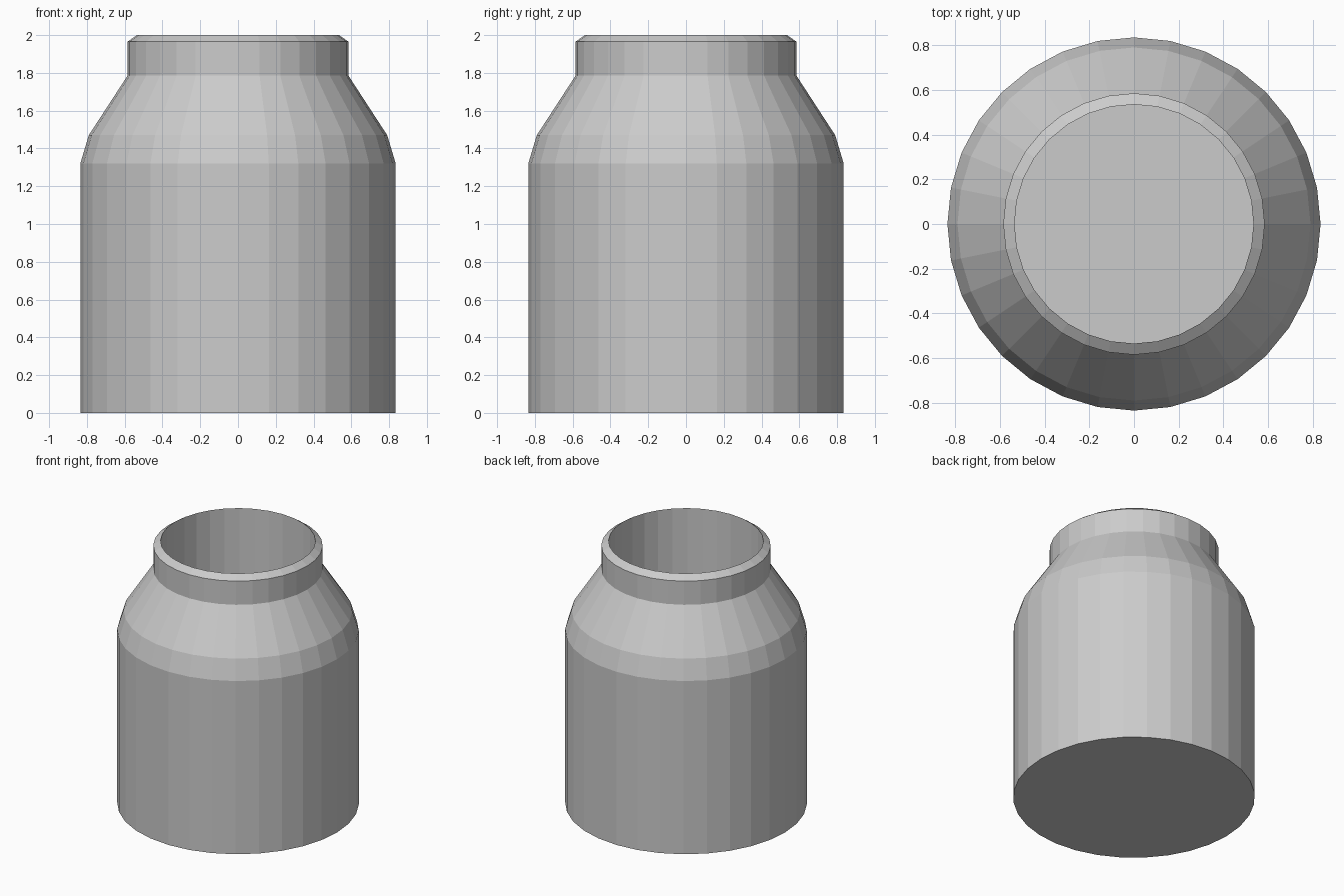
import bpy, bmesh
from math import cos, sin, tau

if "Cube" in bpy.data.objects:
    bpy.data.objects.remove(bpy.data.objects["Cube"])

SIDES = 32

# Profile (radius, height): outer wall, shoulder, neck, chamfered rim, straight bore
PROFILE = [
    (0.835, 0.0), (0.835, 1.32), (0.79, 1.47), (0.585, 1.785),
    (0.585, 1.965), (0.535, 2.0), (0.535, 0.05),
]


def lathe(name, profile, sides):
    """Revolve a profile about z and cap both ends."""
    bm = bmesh.new()
    rings = [[bm.verts.new((r * cos(tau * i / sides), r * sin(tau * i / sides), z))
              for i in range(sides)] for r, z in profile]
    for low, high in zip(rings, rings[1:]):
        for i in range(sides):
            j = (i + 1) % sides
            bm.faces.new((low[i], low[j], high[j], high[i]))
    bm.faces.new(rings[0][::-1])   # underside
    bm.faces.new(rings[-1])        # inner floor
    bmesh.ops.recalc_face_normals(bm, faces=bm.faces)
    mesh = bpy.data.meshes.new(name)
    bm.to_mesh(mesh)
    bm.free()
    obj = bpy.data.objects.new(name, mesh)
    bpy.context.collection.objects.link(obj)
    return obj


# Open, flat-shaded jar
lathe("jar", PROFILE, SIDES)
